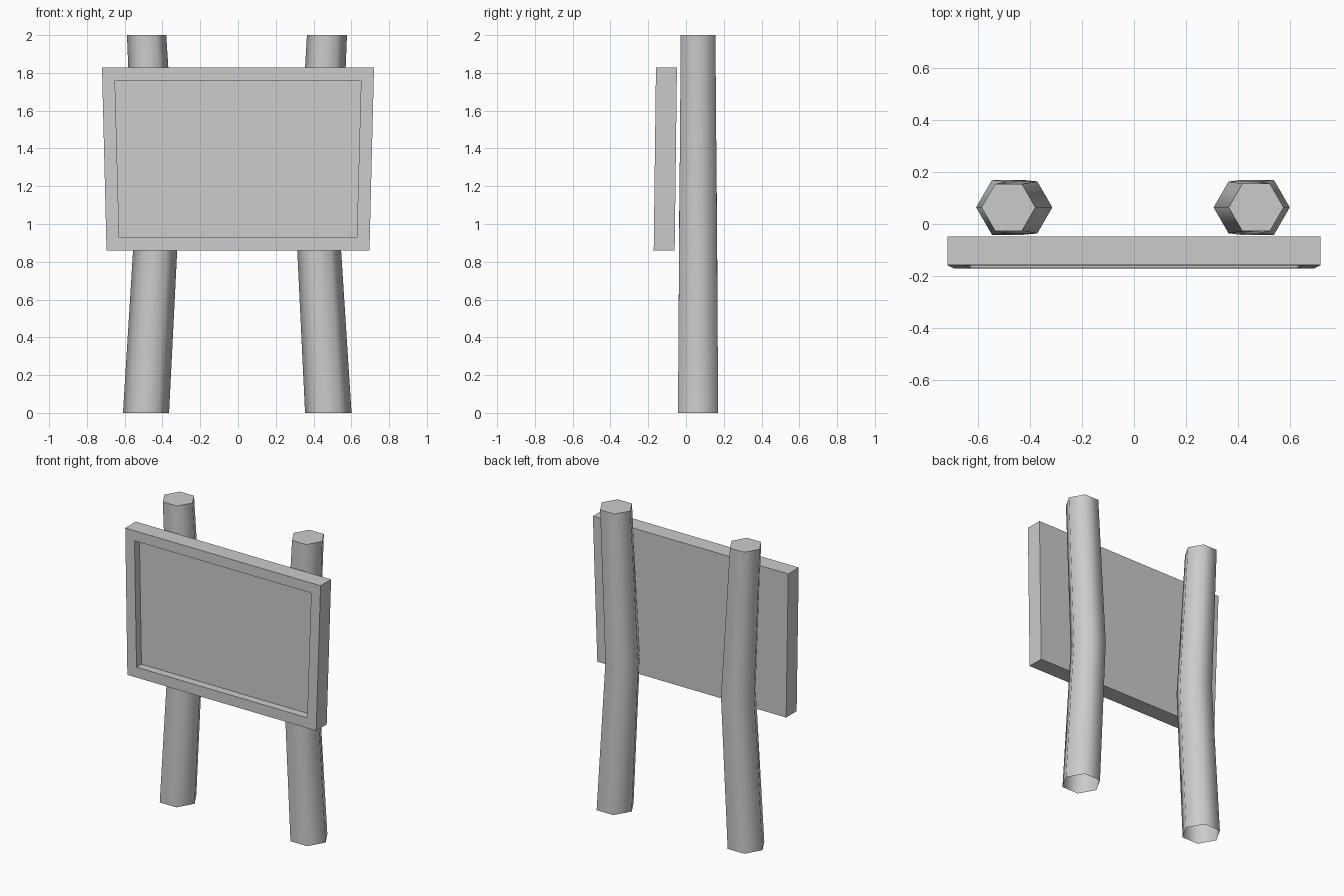
import bpy, bmesh
from math import cos, sin, pi, radians
from mathutils import Vector

if "Cube" in bpy.data.objects:
    bpy.data.objects.remove(bpy.data.objects["Cube"])


def make_object(name, bm):
    mesh = bpy.data.meshes.new(name)
    bm.to_mesh(mesh)
    bm.free()
    obj = bpy.data.objects.new(name, mesh)
    bpy.context.collection.objects.link(obj)
    return obj


def make_post(name, rings):
    """Bent six-sided log through (x, z, radius) rings, capped on top, open below."""
    bm = bmesh.new()
    loops = [[bm.verts.new((x + r * cos(k * pi / 3), 0.064 + r * sin(k * pi / 3), z))
              for k in range(6)] for x, z, r in rings]
    for a, b in zip(loops, loops[1:]):
        for k in range(6):
            n = (k + 1) % 6
            bm.faces.new((a[k], a[n], b[n], b[k]))
    bm.faces.new(loops[-1])
    obj = make_object(name, bm)
    bpy.ops.object.select_all(action='DESELECT')
    obj.select_set(True)
    bpy.context.view_layer.objects.active = obj
    bpy.ops.object.shade_smooth_by_angle(angle=radians(70))


# Posts
make_post("left_post", [(-0.487, 0, 0.122), (-0.431, 1.0, 0.116), (-0.484, 2.0, 0.104)])
make_post("right_post", [(0.478, 0, 0.123), (0.422, 1.0, 0.115), (0.471, 2.0, 0.106)])

# Board: slightly tapered and tilted slab with a sunken front panel
bm = bmesh.new()
bmesh.ops.create_cube(bm, size=2)
for v in bm.verts:
    top, back = v.co.z > 0, v.co.y > 0
    y = (-0.048 if top else -0.060) - (0 if back else 0.111)
    v.co = Vector((v.co.x * (0.72 if top else 0.696), y, 1.828 if top else 0.86))
bm.normal_update()
front = min(bm.faces, key=lambda f: f.normal.y)
bmesh.ops.inset_region(bm, faces=[front], thickness=0.096)
inner = bmesh.ops.extrude_face_region(bm, geom=[front])["geom"]
bmesh.ops.translate(bm, vec=(0, 0.052, 0),
                    verts=[g for g in inner if isinstance(g, bmesh.types.BMVert)])
if front.is_valid:
    bmesh.ops.delete(bm, geom=[front], context='FACES_ONLY')
bmesh.ops.recalc_face_normals(bm, faces=bm.faces)
make_object("sign_board", bm)
